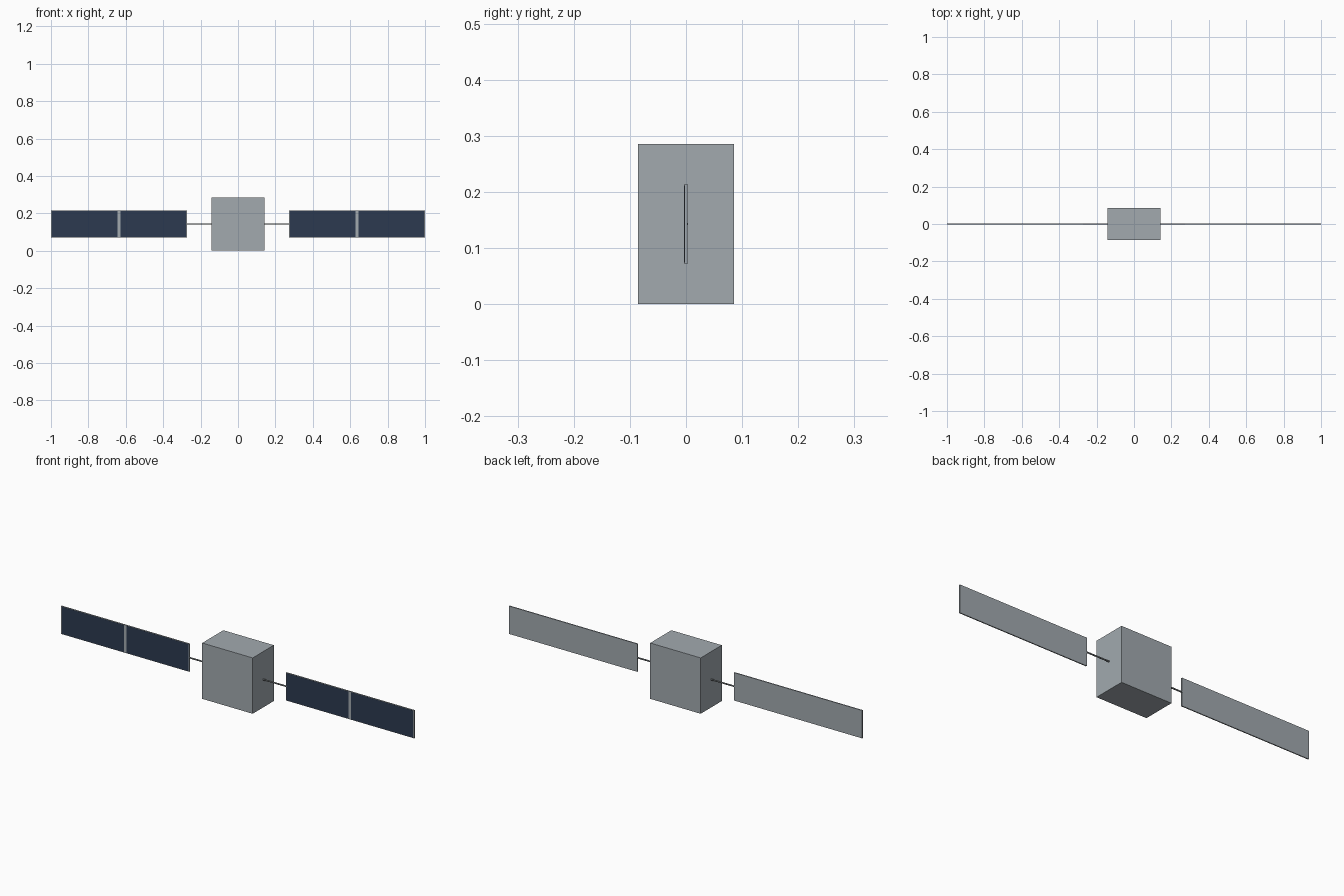
import bpy

cube = bpy.data.objects.get("Cube")
if cube:
    bpy.data.objects.remove(cube, do_unlink=True)


def material(name, rgb):
    m = bpy.data.materials.new(name)
    m.use_nodes = True
    m.diffuse_color = (*rgb, 1)
    m.node_tree.nodes["Principled BSDF"].inputs["Base Color"].default_value = (*rgb, 1)
    return m


GREY = material("light_grey_metal", (0.36, 0.40, 0.43))
NAVY = material("dark_blue_cells", (0.025, 0.042, 0.08))
STEEL = material("boom_grey", (0.2, 0.22, 0.23))

MID_Z = 0.143          # height of the boom axis
PANEL_IN, PANEL_OUT = 0.273, 1.0
PANEL_H, PANEL_T = 0.143, 0.0055


def box(name, center, size, mat):
    bpy.ops.mesh.primitive_cube_add(size=1, location=center)
    ob = bpy.context.object
    ob.name = name
    ob.scale = size
    bpy.ops.object.transform_apply(location=False, rotation=False, scale=True)
    ob.data.materials.append(mat)
    return ob


# Main body
box("body", (0, 0, MID_Z), (0.286, 0.171, 0.286), GREY)

panel_mid = (PANEL_IN + PANEL_OUT) / 2
panel_len = PANEL_OUT - PANEL_IN
margin, gap = 0.005, 0.014
cell_len = (panel_len - 2 * margin - gap) / 2

for side, s in (("left", 1), ("right", -1)):
    # Round boom from the body to the panel
    start, end = 0.14, PANEL_IN + 0.002
    bpy.ops.mesh.primitive_cylinder_add(
        vertices=12, radius=0.0038, depth=end - start,
        location=(s * (start + end) / 2, 0, MID_Z), rotation=(0, 1.5708, 0))
    boom = bpy.context.object
    boom.name = side + "_boom"
    boom.data.materials.append(STEEL)
    bpy.ops.object.shade_smooth_by_angle()

    # Thin panel with two dark cell plates on its front
    box(side + "_panel", (s * panel_mid, 0, MID_Z), (panel_len, PANEL_T, PANEL_H), GREY)
    for part, d in (("inner", -1), ("outer", 1)):
        x = panel_mid + d * (gap + cell_len) / 2
        box(f"{side}_{part}_cells", (s * x, -PANEL_T / 2, MID_Z),
            (cell_len, 0.001, PANEL_H - 0.005), NAVY)
